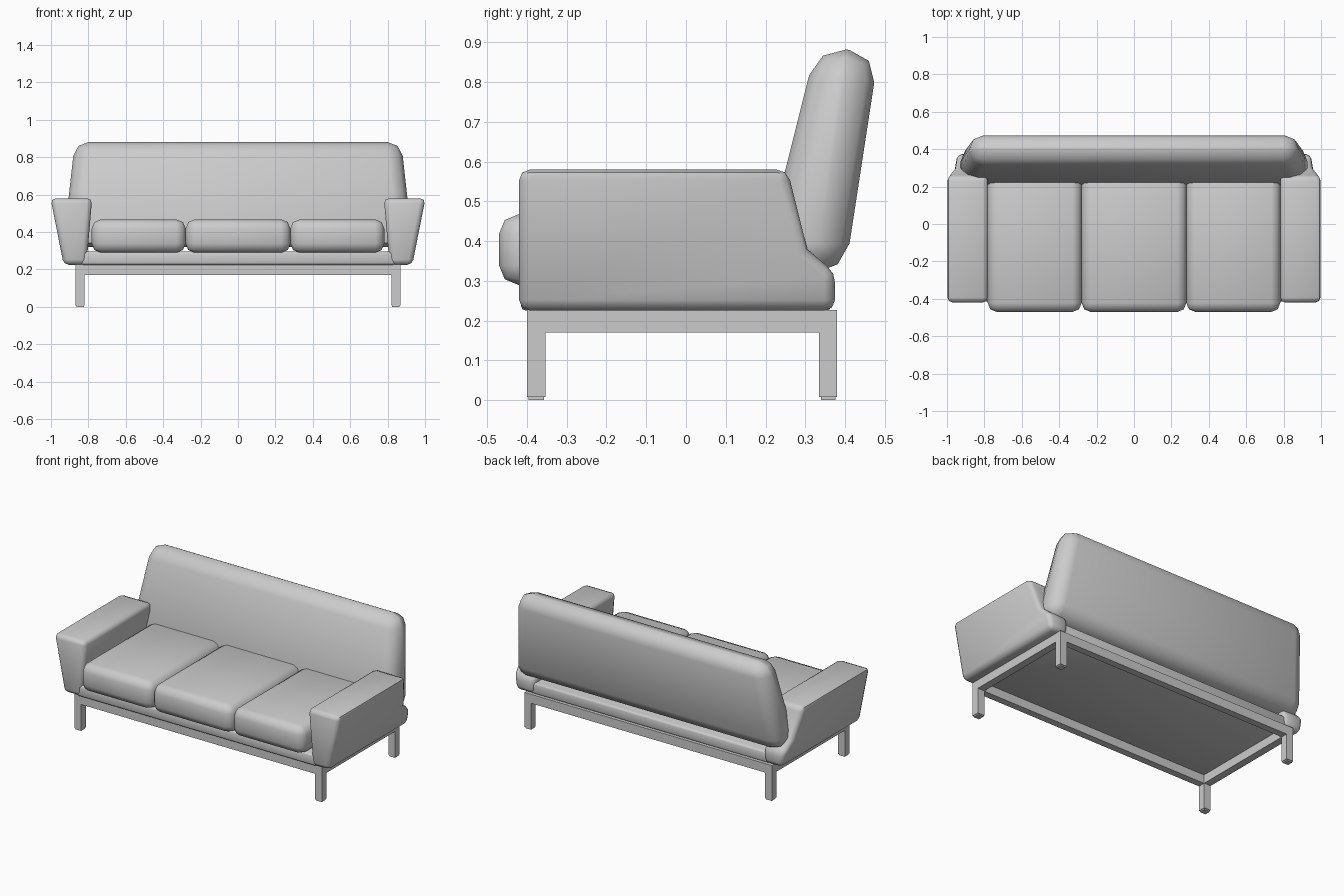
import bpy
import bmesh
import math

if "Cube" in bpy.data.objects:
    bpy.data.objects.remove(bpy.data.objects["Cube"])


def finish(name, bm, bevel=0.0, segments=2, smooth=True):
    """Bevel the sharp edges, then turn the bmesh into a named object."""
    bmesh.ops.recalc_face_normals(bm, faces=bm.faces)
    if bevel:
        edges = [e for e in bm.edges if e.calc_face_angle(0) > math.radians(40)]
        bmesh.ops.bevel(bm, geom=edges, offset=bevel, segments=segments,
                        profile=0.5, affect='EDGES', clamp_overlap=True)
    mesh = bpy.data.meshes.new(name)
    bm.to_mesh(mesh)
    bm.free()
    obj = bpy.data.objects.new(name, mesh)
    bpy.context.collection.objects.link(obj)
    if smooth:
        bpy.ops.object.select_all(action='DESELECT')
        obj.select_set(True)
        bpy.context.view_layer.objects.active = obj
        bpy.ops.object.shade_smooth_by_angle(angle=math.radians(50))
    return obj


def prism(name, profile, x0, x1, **kw):
    """Side profile (y, z) spanned between x0(z) and x1(z)."""
    bm = bmesh.new()
    a = [bm.verts.new((x0(z), y, z)) for y, z in profile]
    b = [bm.verts.new((x1(z), y, z)) for y, z in profile]
    bm.faces.new(a)
    bm.faces.new(b[::-1])
    n = len(profile)
    for i in range(n):
        j = (i + 1) % n
        bm.faces.new((a[i], b[i], b[j], a[j]))
    return finish(name, bm, **kw)


def box(name, x, y, z, **kw):
    profile = [(y[0], z[0]), (y[1], z[0]), (y[1], z[1]), (y[0], z[1])]
    return prism(name, profile, lambda _: x[0], lambda _: x[1], **kw)


def line(z0, v0, z1, v1, sign=1):
    return lambda z: sign * (v0 + (v1 - v0) * (z - z0) / (z1 - z0))


# Frame rails
for name, y in (("front_rail", (-0.40, -0.355)), ("rear_rail", (0.335, 0.38))):
    box(name, (-0.82, 0.82), y, (0.17, 0.227), smooth=False)

# Arms, side rails and legs, mirrored left and right
arm_profile = [(-0.42, 0.225), (0.375, 0.225), (0.375, 0.32), (0.305, 0.38),
               (0.255, 0.58), (-0.42, 0.58)]
for side, s in (("left", -1), ("right", 1)):
    prism(side + "_arm", arm_profile, line(0.225, 0.81, 0.58, 0.78, s),
          line(0.225, 0.932, 0.58, 1.002, s), bevel=0.027)
    xs = tuple(sorted((s * 0.82, s * 0.868)))
    box(side + "_side_rail", xs, (-0.355, 0.335), (0.17, 0.227), smooth=False)
    for end, y in (("front", (-0.40, -0.353)), ("rear", (0.335, 0.38))):
        box(f"{end}_{side}_leg", xs, y, (0.008, 0.227), smooth=False)
        box(f"{end}_{side}_foot", (xs[0] + 0.004, xs[1] - 0.004),
            (y[0] + 0.004, y[1] - 0.004), (0, 0.009), smooth=False)

# Seat base
box("seat_base", (-0.84, 0.84), (-0.415, 0.365), (0.225, 0.295), bevel=0.012)

# Three seat cushions
for name, x in (("left", (-0.782, -0.28)), ("middle", (-0.28, 0.28)),
                ("right", (0.28, 0.782))):
    box(name + "_cushion", x, (-0.47, 0.27), (0.29, 0.467), bevel=0.048)

# Leaning backrest, wider at the bottom
back_profile = [(0.185, 0.32), (0.40, 0.32), (0.485, 0.873), (0.328, 0.89)]
prism("backrest", back_profile, line(0.32, 0.935, 0.885, 0.872, -1),
      line(0.32, 0.935, 0.885, 0.872), bevel=0.075)
